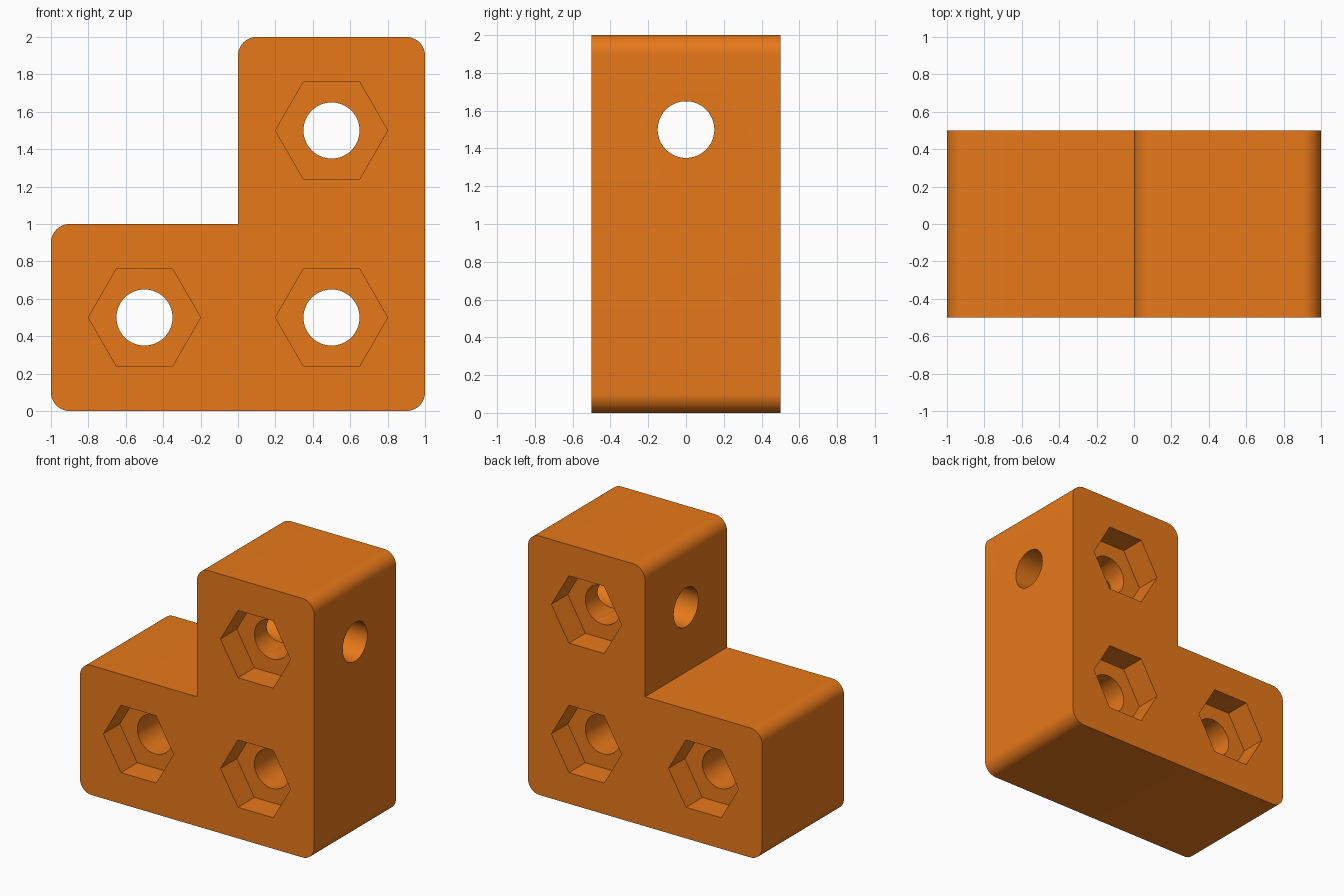
import bpy, bmesh
from math import sin, cos, pi, radians
from mathutils import Matrix

if "Cube" in bpy.data.objects:
    bpy.data.objects.remove(bpy.data.objects["Cube"])

DEPTH = 1.0        # thickness along y
ROUND = 0.1        # outer corner radius
HOLE_R, HEX_R, HEX_DEPTH = 0.15, 0.3, 0.2

orange = bpy.data.materials.new("orange")
orange.diffuse_color = (0.8, 0.19, 0.01, 1)
orange.use_nodes = True
orange.node_tree.nodes["Principled BSDF"].inputs["Base Color"].default_value = orange.diffuse_color


def corner(x, z, sx, sz, start, n=12):
    """Quarter arc rounding the corner (x, z); sx, sz point outwards."""
    cx, cz = x - sx * ROUND, z - sz * ROUND
    angles = [radians(start + 90 * i / n) for i in range(n + 1)]
    return [(cx + ROUND * cos(a), cz + ROUND * sin(a)) for a in angles]


# L-shaped block: rounded outer corners, sharp inner corner
profile = (corner(-1, 0, -1, -1, 180) + corner(1, 0, 1, -1, 270)
           + corner(1, 2, 1, 1, 0) + corner(0, 2, -1, 1, 90)
           + [(0, 1)] + corner(-1, 1, -1, 1, 90))
bm = bmesh.new()
face = bm.faces.new([bm.verts.new((x, -DEPTH / 2, z)) for x, z in profile])
ext = bmesh.ops.extrude_face_region(bm, geom=[face])
bmesh.ops.translate(bm, vec=(0, DEPTH, 0),
                    verts=[g for g in ext["geom"] if isinstance(g, bmesh.types.BMVert)])
bmesh.ops.recalc_face_normals(bm, faces=bm.faces)
mesh = bpy.data.meshes.new("corner_bracket")
bm.to_mesh(mesh)
bm.free()
mesh.materials.append(orange)
bracket = bpy.data.objects.new("corner_bracket", mesh)
bpy.context.collection.objects.link(bracket)
bpy.context.view_layer.objects.active = bracket


def cut(name, sides, radius, length, centre, axis):
    """Subtract a prism running along the given axis, then drop the cutter."""
    turn = Matrix.Rotation(pi / 2, 4, 'X' if axis == 'Y' else 'Y')
    spin = Matrix.Rotation(pi / 2 if sides == 6 else 0, 4, 'Z')
    tool_bm = bmesh.new()
    bmesh.ops.create_cone(tool_bm, cap_ends=True, segments=sides, radius1=radius,
                          radius2=radius, depth=length)
    # put one vertex of every prism on the local x axis
    v = max(tool_bm.verts, key=lambda p: p.co.x)
    if abs(v.co.x - radius) > 1e-4:
        bmesh.ops.transform(tool_bm, matrix=spin, verts=tool_bm.verts)
    bmesh.ops.transform(tool_bm, matrix=Matrix.Translation(centre) @ turn,
                        verts=tool_bm.verts)
    tool_mesh = bpy.data.meshes.new(name)
    tool_bm.to_mesh(tool_mesh)
    tool_bm.free()
    tool_mesh.materials.append(orange)
    tool = bpy.data.objects.new(name, tool_mesh)
    tool.hide_render = True
    bpy.context.collection.objects.link(tool)
    mod = bracket.modifiers.new(name, 'BOOLEAN')
    mod.operation, mod.solver, mod.object = 'DIFFERENCE', 'EXACT', tool
    bpy.ops.object.modifier_apply(modifier=mod.name)
    bpy.data.objects.remove(tool)


# Bolt holes through y, with a hexagonal nut pocket on the front and back
for x, z in [(-0.5, 0.5), (0.5, 0.5), (0.5, 1.5)]:
    cut("bolt_hole", 64, HOLE_R, 1.4, (x, 0, z), 'Y')
    for side in (-1, 1):
        cut("nut_pocket", 6, HEX_R, HEX_DEPTH * 2, (x, side * DEPTH / 2, z), 'Y')

# Cross hole through the upright along x
cut("cross_hole", 64, HOLE_R, 1.4, (0.5, 0, 1.5), 'X')

bracket.select_set(True)
bpy.ops.object.shade_smooth_by_angle(angle=radians(30))
